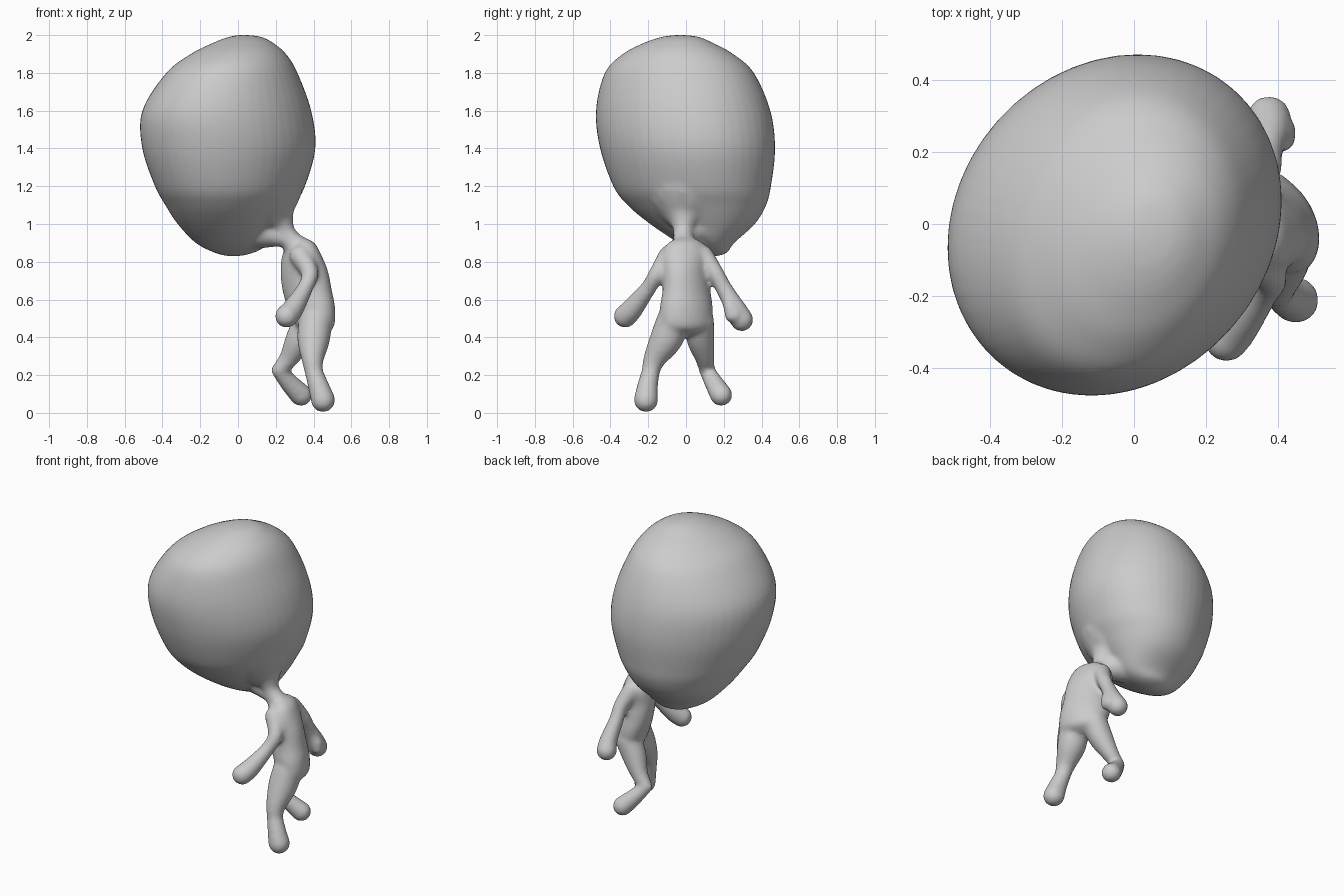
import bpy, bmesh, math
from mathutils import Vector, Matrix

cube = bpy.data.objects.get("Cube")
if cube:
    bpy.data.objects.remove(cube, do_unlink=True)

grey = bpy.data.materials.new("plain grey")
grey.use_nodes = True
colour = (0.6, 0.6, 0.6, 1)
grey.diffuse_color = colour
grey.node_tree.nodes["Principled BSDF"].inputs["Base Color"].default_value = colour


def smooth_rows(rows, steps):
    """Catmull-Rom interpolation through a list of equally long tuples."""
    result = []
    for i in range(len(rows) - 1):
        a, b = rows[max(i - 1, 0)], rows[i]
        c, d = rows[i + 1], rows[min(i + 2, len(rows) - 1)]
        for s in range(steps):
            t = s / steps
            result.append([
                q + t * (r - p) / 2 + t * t * (p - 2.5 * q + 2 * r - w / 2)
                + t ** 3 * (1.5 * (q - r) + (w - p) / 2)
                for p, q, r, w in zip(a, b, c, d)])
    result.append(list(rows[-1]))
    return result


def loft(bm, rows, skew, sides=48):
    """Closed skin over skewed elliptical slices given as (z, x min, x max, y min, y max)."""
    rings = []
    for z, x0, x1, y0, y1 in smooth_rows(rows, 5):
        ring = []
        for k in range(sides):
            angle = math.tau * k / sides
            ring.append(bm.verts.new(((x0 + x1) / 2 + (x1 - x0) / 2 * math.cos(angle),
                                      (y0 + y1) / 2 + (y1 - y0) / 2 * math.sin(angle + skew), z)))
        rings.append(ring)
    for low, high in zip(rings, rings[1:]):
        for k in range(sides):
            n = (k + 1) % sides
            bm.faces.new((low[k], low[n], high[n], high[k]))
    bm.faces.new(rings[0][::-1])
    bm.faces.new(rings[-1])


def limb(bm, points):
    """Rounded limb along (x, y, z, radius) points; the remesh fuses the beads."""
    for x, y, z, r in smooth_rows(points, 9):
        bmesh.ops.create_icosphere(bm, subdivisions=3, radius=r,
                                   matrix=Matrix.Translation(Vector((x, y, z))))


bm = bmesh.new()

# Big head, leaning forward
loft(bm, [
    (0.83, -.06, .01, .12, .17),
    (0.85, -.13, .09, .06, .22),
    (0.9, -.225, .17, -.04, .255),
    (1.0, -.32, .24, -.19, .365),
    (1.1, -.385, .3, -.31, .425),
    (1.2, -.44, .355, -.385, .45),
    (1.4, -.507, .41, -.455, .472),
    (1.6, -.507, .388, -.477, .447),
    (1.8, -.38, .315, -.43, .36),
    (1.9, -.25, .255, -.335, .25),
    (1.96, -.13, .185, -.22, .14),
    (1.99, -.05, .125, -.13, .07),
    (2.0, .0, .06, -.06, .0)], 0.13)

# Torso, bowed towards the back and turned slightly
loft(bm, [
    (.41, .37, .43, -.03, .05),
    (.45, .31, .505, -.13, .13),
    (.55, .265, .515, -.139, .142),
    (.65, .235, .497, -.124, .129),
    (.75, .225, .477, -.122, .119),
    (.84, .235, .44, -.128, .128),
    (.9, .27, .405, -.095, .09),
    (.93, .3, .35, -.04, .03)], -0.3, 32)

# Neck flaring into the head, and the ridge from neck to chin
limb(bm, [(.32, -.01, .86, .07), (.255, -.015, .95, .052), (.215, -.01, 1.03, .078),
          (.15, .0, 1.12, .155), (.08, .02, 1.25, .275)])
limb(bm, [(.26, -.02, .925, .047), (.18, .02, .955, .078), (.08, .08, .985, .12)])

# Arms and mitten hands
limb(bm, [(.33, -.09, .83, .058), (.38, -.15, .74, .046), (.355, -.2, .66, .043),
          (.29, -.285, .55, .058), (.257, -.322, .512, .062)])
limb(bm, [(.33, .09, .83, .058), (.365, .155, .74, .046), (.37, .2, .66, .045),
          (.38, .265, .55, .054), (.375, .295, .493, .062)])
# Broad palm and thumb
limb(bm, [(.39, .23, .59, .04), (.405, .255, .52, .048)])
limb(bm, [(.42, .23, .56, .027), (.42, .23, .51, .026)])

# Legs
limb(bm, [(.41, -.07, .48, .09), (.4, -.105, .39, .087), (.395, -.165, .29, .06), (.4, -.187, .22, .048)])
limb(bm, [(.37, .07, .48, .08), (.325, .077, .39, .074), (.27, .1, .29, .052), (.217, .11, .225, .041)])
# Feet
limb(bm, [(.4, -.187, .22, .048), (.43, -.205, .13, .057), (.45, -.212, .068, .065)])
limb(bm, [(.217, .11, .225, .041), (.275, .15, .155, .051), (.333, .186, .095, .06)])

bmesh.ops.recalc_face_normals(bm, faces=bm.faces)
mesh = bpy.data.meshes.new("figure")
bm.to_mesh(mesh)
bm.free()
mesh.materials.append(grey)
figure = bpy.data.objects.new("figure", mesh)
bpy.context.collection.objects.link(figure)

# Fuse all parts into one soft skin
remesh = figure.modifiers.new("fuse", 'REMESH')
remesh.mode = 'VOXEL'
remesh.voxel_size = 0.012
remesh.use_smooth_shade = True
soften = figure.modifiers.new("soften", 'SMOOTH')
soften.factor = 0.5
soften.iterations = 10
